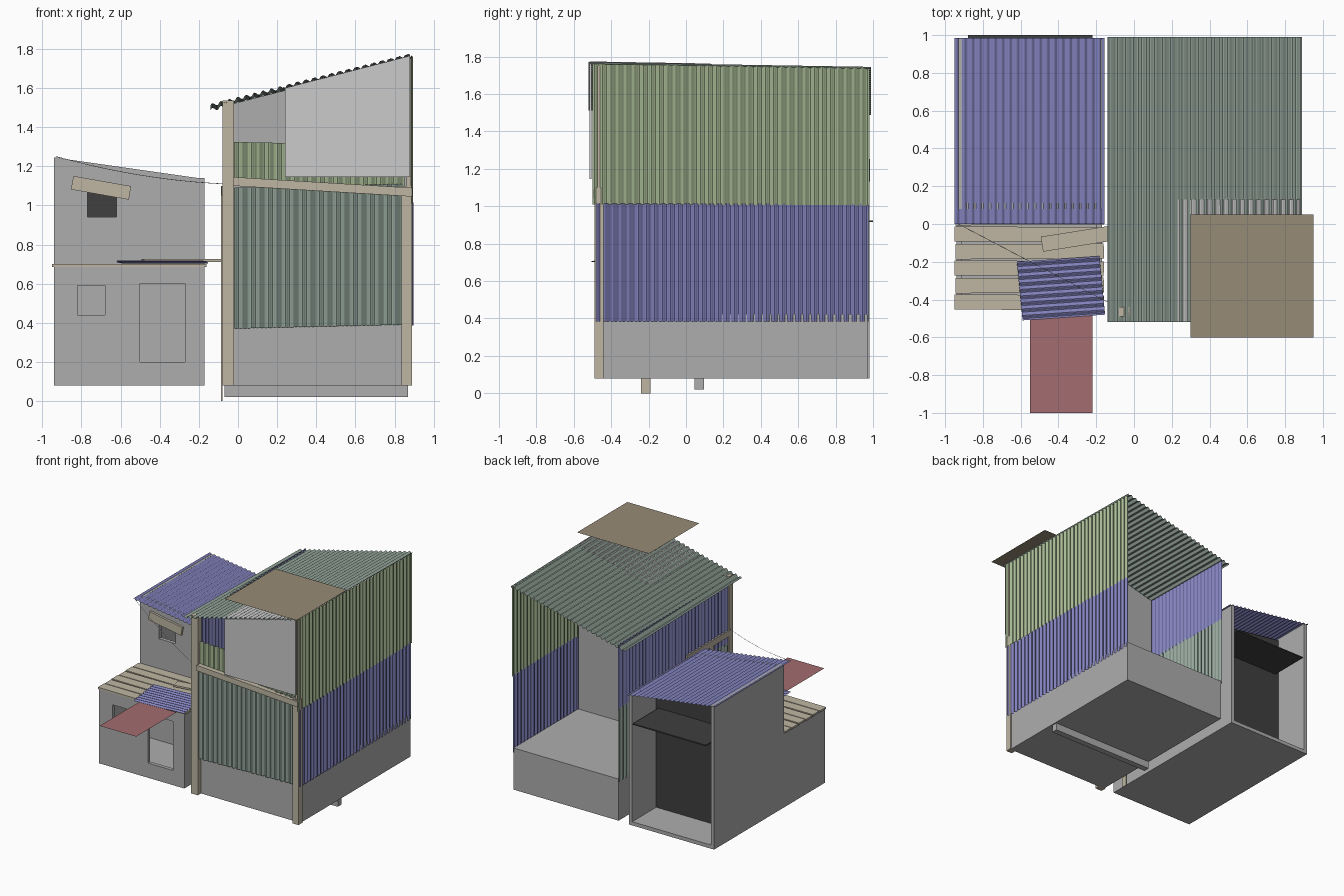
import bpy, bmesh, math
from mathutils import Vector, Matrix

if "Cube" in bpy.data.objects:
    bpy.data.objects.remove(bpy.data.objects["Cube"])


def mat(name, r, g, b):
    m = bpy.data.materials.new(name)
    m.diffuse_color = (r, g, b, 1)
    m.use_nodes = True
    m.node_tree.nodes["Principled BSDF"].inputs["Base Color"].default_value = m.diffuse_color
    return m


BLUE = mat("blue_metal", .22, .22, .5)
GREEN = mat("green_metal", .38, .48, .29)
TEAL = mat("weathered_metal", .30, .38, .33)
WOOD = mat("wood", .52, .47, .37)
RED = mat("red_cloth", .37, .15, .16)
BROWN = mat("brown_cloth", .31, .26, .18)
DARK = mat("dark_panel", .05, .05, .05)
PALE = mat("pale_sheet", .75, .75, .75)
GREY = mat("concrete", .42, .42, .42)


def add(name, bm, m):
    bmesh.ops.recalc_face_normals(bm, faces=bm.faces)
    me = bpy.data.meshes.new(name)
    bm.to_mesh(me)
    bm.free()
    me.materials.append(m)
    ob = bpy.data.objects.new(name, me)
    bpy.context.collection.objects.link(ob)
    return ob


def box(name, x, y, z, m=GREY, rot=None):
    """Box from ranges, optionally turned about its centre."""
    bm = bmesh.new()
    size = [r[1] - r[0] for r in (x, y, z)]
    mid = [(r[0] + r[1]) / 2 for r in (x, y, z)]
    M = Matrix.Translation(mid)
    if rot:
        M = M @ Matrix.Rotation(math.radians(rot[1]), 4, rot[0])
    bmesh.ops.create_cube(bm, size=1, matrix=M @ Matrix.Diagonal((*size, 1)))
    return add(name, bm, m)


def wall(name, pts, y, t, m=GREY):
    """Outline in x,z extruded along y."""
    bm = bmesh.new()
    f = bm.faces.new([bm.verts.new((a, y, b)) for a, b in pts])
    r = bmesh.ops.extrude_face_region(bm, geom=[f])
    bmesh.ops.translate(bm, vec=(0, t, 0), verts=[v for v in r["geom"] if isinstance(v, bmesh.types.BMVert)])
    return add(name, bm, m)


def sheet(name, o, u, v, m, waves=0, amp=.007, phase=0, skew=0):
    """Corrugated sheet: waves run across u, ridges run along v; skew raises v at the far end of u."""
    o, u, v = Vector(o), Vector(u), Vector(v)
    n = u.cross(v).normalized()
    bm = bmesh.new()
    steps = max(1, waves * 8)
    rows = []
    for i in range(steps + 1):
        t = i / steps
        p = o + u * t + n * amp * math.sin(2 * math.pi * waves * t + phase) * bool(waves)
        rows.append((bm.verts.new(p), bm.verts.new(p + v + v.normalized() * skew * t)))
    for a, b in zip(rows, rows[1:]):
        bm.faces.new((a[0], b[0], b[1], a[1]))
    return add(name, bm, m)


def cut(ob, x, y, z):
    c = box("opening_cutter", x, y, z)
    c.hide_render = True
    c.hide_viewport = True
    md = ob.modifiers.new("opening", "BOOLEAN")
    md.object = c
    md.solver = "EXACT"


# ---- Small house: floor, walls, openings ----
L, R, T = -.94, -.17, .03
box("small_floor", (L, R), (-.45, .98), (.08, .11))
front = box("small_front_wall", (L, R), (-.45, -.42), (.08, .685))
cut(front, (-.5, -.27), (-.5, -.4), (.2, .6))
cut(front, (-.82, -.68), (-.5, -.4), (.44, .59))
upper = wall("small_upper_front_wall", [(L, .1), (R, .1), (R, 1.135), (L, 1.245)], .08, T)
cut(upper, (-.77, -.62), (.05, .15), (.94, 1.09))
for name, x, top in (("left", L, 1.245), ("right", R - T, 1.14)):
    box(f"small_{name}_lower_wall", (x, x + T), (-.45, .1), (.08, .685))
    box(f"small_{name}_upper_wall", (x, x + T), (.08, .98), (.08, top))
wall("small_dark_partition", [(L + T, .11), (R - T, .11), (R - T, 1.13), (L + T, 1.23)], .66, .01, DARK)
box("back_awning", (-.88, -.22), (.66, 1.0), (.915, .925), DARK)

# ---- Small house: roof, terrace planks, awnings ----
sheet("small_roof", (-.95, 0, 1.25), (.795, 0, -.113), (0, .985, 0), BLUE, 20, .005)
for i in range(6):
    y = -.455 + i * .09
    box(f"terrace_plank_{i}", (-.95 + .004 * (i % 2), -.16), (y, y + .08), (.685, .7), WOOD, ("Z", (-.4, .3)[i % 2]))
box("loose_plank", (-.49, -.08), (-.115, -.035), (.712, .726), WOOD, ("Z", 9))
box("window_board", (-.85, -.55), (.06, .078), (1.055, 1.125), WOOD, ("Y", 10))
sheet("blue_awning", (-.59, -.51, .708), (-.03, .31, .006), (.437, .03, 0), BLUE, 9, .005)
sheet("red_awning", (-.55, -1, .70), (.33, 0, 0), (0, .52, 0), RED)

# ---- Tall house: base, beam, posts ----
box("tall_base", (-.07, .88), (-.45, .97), (.08, .42))
box("under_beam", (-.07, .87), (.045, .095), (.02, .08))
box("leaning_board", (-.086, -.08), (-.24, -.19), (0, 1.1), WOOD)
box("left_post", (-.08, -.02), (-.49, -.44), (.08, 1.535), WOOD)
box("right_post", (.835, .89), (-.49, -.44), (.08, 1.1), WOOD)
box("right_upper_post", (.86, .885), (-.485, -.46), (1.1, 1.75), WOOD)
wall("front_beam", [(-.025, 1.1), (.89, 1.045), (.89, 1.09), (-.025, 1.145)], -.5, .04, WOOD)
box("left_beam", (-.085, -.065), (-.45, .1), (1.05, 1.1), WOOD)
wall("tall_partition", [(-.065, .42), (.875, .42), (.875, 1.75), (-.065, 1.51)], .12, .015)

# ---- Tall house: corrugated cladding ----
sheet("front_lower_cladding", (-.03, -.47, .37), (.87, 0, .02), (0, 0, .72), TEAL, 20)
sheet("front_upper_cladding", (-.03, -.455, 1.1), (.88, 0, -.02), (0, 0, .225), GREEN, 20)
sheet("right_lower_cladding", (.89, -.48, .385), (-.009, 1.455, 0), (0, 0, .63), BLUE, 34, .006)
sheet("right_upper_cladding", (.888, -.5, 1.01), (-.004, 1.48, -.005), (0, 0, .75), GREEN, 34, .006, 0, -.015)
sheet("left_lower_cladding", (-.075, -.45, .4), (0, 1.43, 0), (0, 0, .6), TEAL, 34, .005)
sheet("left_upper_cladding", (-.073, -.46, .98), (0, 1.44, 0), (0, 0, .54), BLUE, 34, .005)
wall("front_pale_panel", [(.24, 1.145), (.88, 1.145), (.88, 1.765), (.24, 1.6)], -.515, .01, PALE)

# ---- Tall house: roof, clear patch, cover, cable ----
sheet("tall_roof", (-.14, -.52, 1.512), (1.03, 0, .258), (0, 1.51, -.025), TEAL, 24, .008)
sheet("roof_patch", (.23, -.515, 1.606), (.65, 0, .163), (0, .645, -.011), PALE, 15, .008, math.pi)
sheet("brown_cover", (.3, -.6, 1.81), (.65, 0, 0), (0, .65, 0), BROWN)
cu = bpy.data.curves.new("cable", "CURVE")
cu.dimensions = "3D"
cu.bevel_depth = .0015
cu.bevel_resolution = 0
sp = cu.splines.new("POLY")
sp.points.add(12)
for i, p in enumerate(sp.points):
    t = i / 12
    p.co = (-.93 + .86 * t, -.45 * t, 1.25 - .14 * t - .1 * t * (1 - t), 1)
bpy.context.collection.objects.link(bpy.data.objects.new("cable", cu))
